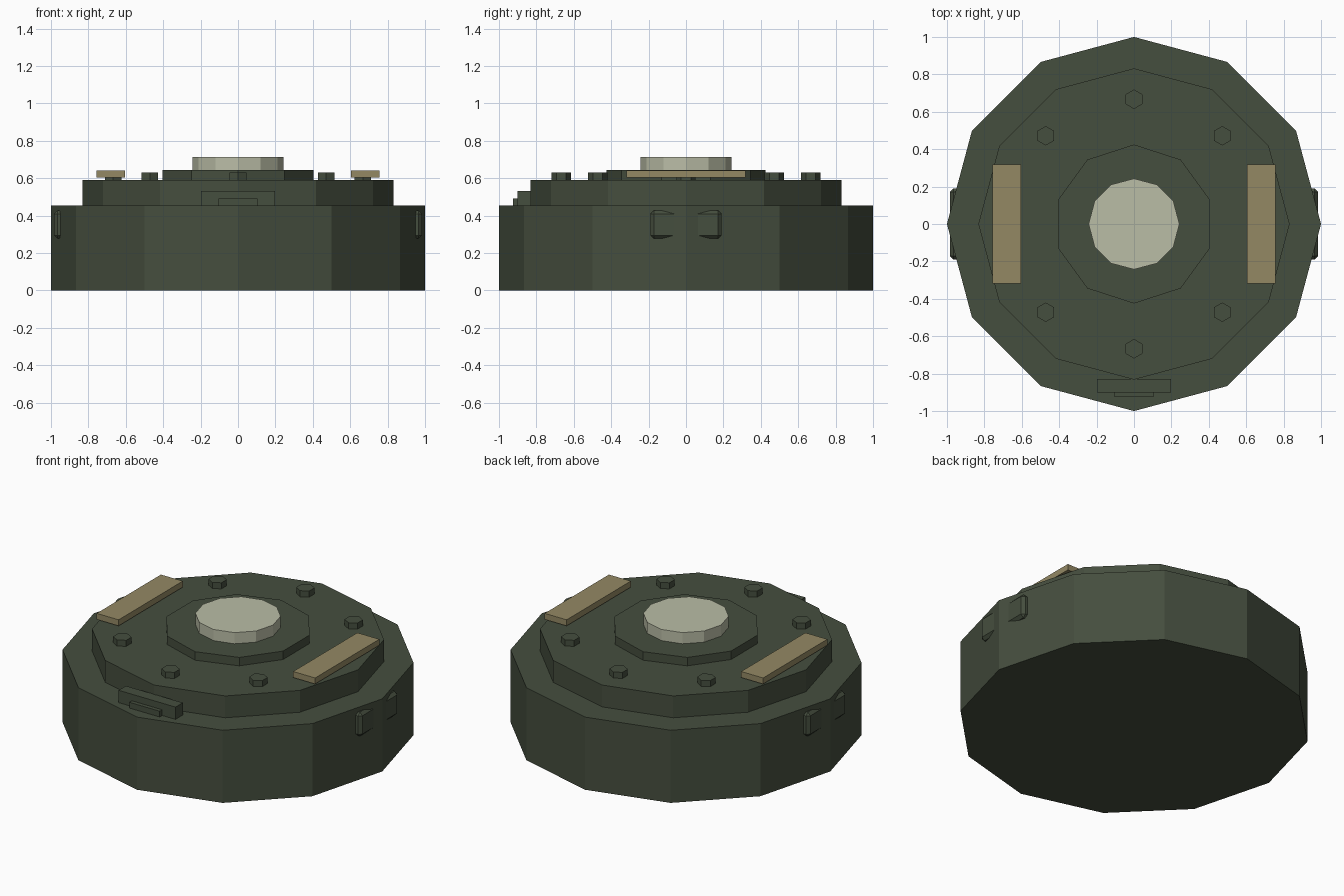
import bpy, bmesh, math
from mathutils import Matrix, Vector

if "Cube" in bpy.data.objects:
    bpy.data.objects.remove(bpy.data.objects["Cube"])


def material(name, rgb):
    m = bpy.data.materials.new(name)
    lin = [(c / 255 / 12.92 if c / 255 <= 0.04045 else ((c / 255 + 0.055) / 1.055) ** 2.4) for c in rgb]
    m.diffuse_color = (*lin, 1)
    m.use_nodes = True
    m.node_tree.nodes["Principled BSDF"].inputs["Base Color"].default_value = m.diffuse_color
    return m


olive = material("olive_green", (69, 78, 62))
tan = material("tan", (148, 137, 100))
pale = material("pale_grey_green", (186, 189, 166))


def finish(bm, name, mat):
    bmesh.ops.recalc_face_normals(bm, faces=bm.faces)
    me = bpy.data.meshes.new(name)
    bm.to_mesh(me)
    bm.free()
    me.materials.append(mat)
    ob = bpy.data.objects.new(name, me)
    bpy.context.collection.objects.link(ob)
    return ob


def prism(name, sides, radius, z0, z1, mat, x=0, y=0):
    """Upright prism with one corner pointing to +y."""
    bm = bmesh.new()
    ring = [bm.verts.new((x + radius * math.cos(math.pi / 2 + math.tau * i / sides),
                          y + radius * math.sin(math.pi / 2 + math.tau * i / sides), z0))
            for i in range(sides)]
    base = bm.faces.new(ring)
    top = bmesh.ops.extrude_face_region(bm, geom=[base])["geom"]
    bmesh.ops.translate(bm, vec=(0, 0, z1 - z0),
                        verts=[v for v in top if isinstance(v, bmesh.types.BMVert)])
    return finish(bm, name, mat)


def box(name, lo, hi, mat, bevel=0):
    lo, hi = Vector(lo), Vector(hi)
    bm = bmesh.new()
    bmesh.ops.create_cube(bm, size=1, matrix=Matrix.Translation((lo + hi) / 2) @ Matrix.Diagonal((*(hi - lo), 1)))
    if bevel:
        bmesh.ops.bevel(bm, geom=bm.edges[:], offset=bevel, segments=1, affect='EDGES')
    return finish(bm, name, mat)


# Stacked casing tiers and central cap
prism("casing", 12, 1.0, 0, 0.455, olive)
prism("upper_tier", 12, 0.832, 0.455, 0.592, olive)
prism("centre_plate", 10, 0.425, 0.592, 0.645, olive)
prism("pressure_cap", 12, 0.243, 0.645, 0.715, pale)

# Eight hex bolts; the two on the x axis sit under the tan strips
for i in range(8):
    a = math.tau * i / 8
    prism(f"bolt_{i + 1}", 6, 0.052, 0.592, 0.63, olive, 0.667 * math.cos(a), 0.667 * math.sin(a))

# Tan strips and side lugs, mirrored left and right
for side, s in (("right", 1), ("left", -1)):
    x0, x1 = sorted((0.605 * s, 0.757 * s))
    box(f"strip_{side}", (x0, -0.318, 0.604), (x1, 0.318, 0.642), tan)
    x0, x1 = sorted((0.90 * s, 0.983 * s))
    box(f"side_lug_{side}", (x0, -0.19, 0.277), (x1, 0.19, 0.428), olive, 0.018)

# Front latch
box("latch_block", (-0.197, -0.90, 0.455), (0.197, -0.828, 0.532), olive)
box("latch_lip", (-0.105, -0.925, 0.455), (0.105, -0.90, 0.491), olive)
